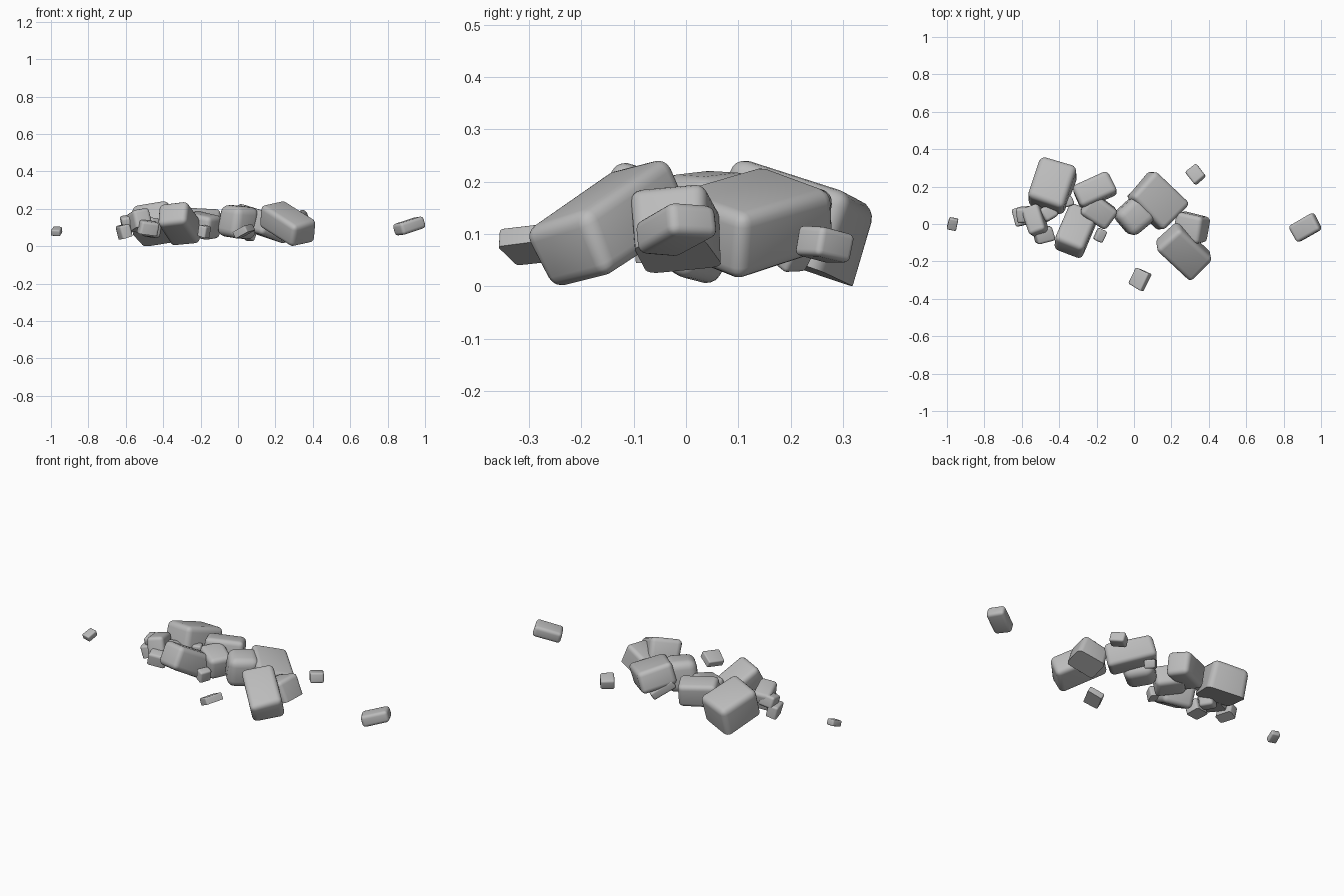
import bpy
import bmesh
import random
from math import radians
from mathutils import Euler, Matrix, Vector

default_cube = bpy.data.objects.get("Cube")
if default_cube:
    bpy.data.objects.remove(default_cube, do_unlink=True)

random.seed(4)

# One plain stone colour
stone = bpy.data.materials.new("grey_stone")
stone.use_nodes = True
stone_colour = (0.5, 0.5, 0.5, 1)
stone.diffuse_color = stone_colour
stone.node_tree.nodes["Principled BSDF"].inputs["Base Color"].default_value = stone_colour


def rock(name, location, size, tilt=(0, 0, 0), broken_base=False, rounding=0.2):
    """A worn block: uneven corners, rounded edges, optionally a sharp broken base."""
    bm = bmesh.new()
    bmesh.ops.create_cube(bm, size=1)
    for vert in bm.verts:
        vert.co = Vector([c * s * random.uniform(0.93, 1.05) for c, s in zip(vert.co, size)])
    worn = [e for e in bm.edges
            if not (broken_base and all(v.co.z < 0 for v in e.verts))]
    bmesh.ops.bevel(bm, geom=worn, offset=rounding * min(size), offset_type='OFFSET',
                    segments=4, profile=0.5, affect='EDGES', clamp_overlap=True)
    bmesh.ops.recalc_face_normals(bm, faces=bm.faces)
    turn = Euler([radians(a) for a in tilt]).to_matrix().to_4x4()
    bm.transform(Matrix.Translation(location) @ turn)
    # Rest on the ground, never below it
    lowest = min(v.co.z for v in bm.verts)
    if lowest < 0:
        bm.transform(Matrix.Translation((0, 0, -lowest)))
    mesh = bpy.data.meshes.new(name)
    bm.to_mesh(mesh)
    bm.free()
    mesh.materials.append(stone)
    obj = bpy.data.objects.new(name, mesh)
    bpy.context.collection.objects.link(obj)
    bpy.ops.object.select_all(action='DESELECT')
    obj.select_set(True)
    bpy.context.view_layer.objects.active = obj
    bpy.ops.object.shade_smooth_by_angle(angle=radians(35))


# Large blocks on the right-hand heap
rock("back_boulder", (-0.44, 0.205, 0.112), (0.21, 0.25, 0.16), (-17, -7, -17), True)
rock("middle_slab", (-0.21, 0.18, 0.13), (0.21, 0.13, 0.14), (-8, 3, 24))
rock("front_boulder", (-0.31, -0.035, 0.12), (0.17, 0.25, 0.14), (-29, -6, -20))
rock("wedged_block", (-0.19, 0.07, 0.11), (0.17, 0.13, 0.13), (5, 8, -35))

# Large blocks on the left-hand heap
rock("centre_block", (0, 0.04, 0.13), (0.17, 0.17, 0.175), (6, 5, 40), False, 0.25)
rock("large_block", (0.125, 0.125, 0.122), (0.265, 0.205, 0.13), (-14, 12, -45))
rock("leaning_boulder", (0.265, -0.145, 0.12), (0.275, 0.17, 0.135), (12, 24, -43))
rock("side_block", (0.3, -0.02, 0.112), (0.16, 0.145, 0.12), (6, -20, -12), True)

# Small stones against the right-hand heap
rock("upper_stone", (-0.53, 0.02, 0.14), (0.1, 0.15, 0.1), (-12, -10, 20), True)
rock("outer_stone", (-0.61, 0.04, 0.08), (0.06, 0.1, 0.07), (0, -15, 15), True)
rock("outer_chip", (-0.58, 0.05, 0.13), (0.09, 0.08, 0.07), (10, -10, 5))
rock("lower_stone", (-0.48, -0.06, 0.1), (0.1, 0.08, 0.07), (10, 8, 15), True)
rock("tucked_stone", (-0.46, 0.06, 0.1), (0.08, 0.08, 0.1), (0, 10, 30))
rock("gap_stone", (-0.35, 0.12, 0.12), (0.05, 0.05, 0.05), (0, 0, 20))
rock("foot_stone", (-0.18, -0.06, 0.08), (0.05, 0.07, 0.06), (0, 12, -25), True)

# Scattered stones
rock("rear_stone", (0.33, 0.265, 0.08), (0.075, 0.085, 0.058), (-12, 0, 38))
rock("forward_stone", (0.03, -0.295, 0.08), (0.085, 0.1, 0.04), (7, -26, -28), True)
rock("far_left_stone", (0.915, -0.02, 0.108), (0.155, 0.1, 0.064), (-4, -16, 30), False, 0.28)
rock("far_right_stone", (-0.97, 0, 0.08), (0.05, 0.065, 0.035), (20, 3, -12))
rock("propping_stone", (0.03, 0.175, 0.08), (0.14, 0.06, 0.05), (0, 30, 45))
